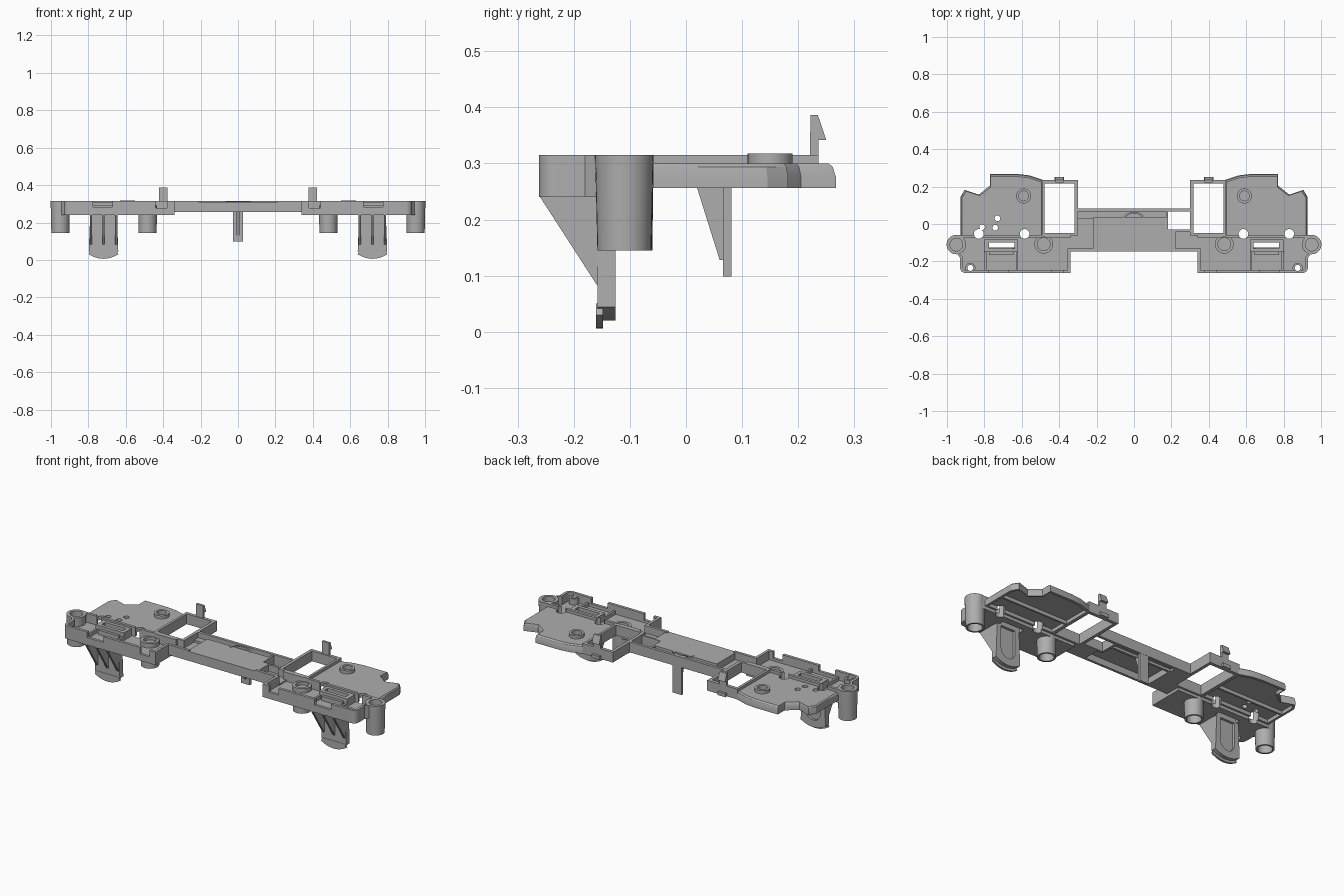
import bpy, bmesh, math
from mathutils import Vector, Matrix

if "Cube" in bpy.data.objects:
    bpy.data.objects.remove(bpy.data.objects["Cube"], do_unlink=True)

grey = bpy.data.materials.new("plastic grey")
grey.use_nodes = True
COLOUR = (0.42, 0.42, 0.42, 1)
grey.diffuse_color = COLOUR
grey.node_tree.nodes["Principled BSDF"].inputs["Base Color"].default_value = COLOUR

TOP, TRAY, BASE, FLOOR = 0.315, 0.24, 0.256, 0.272
parts = []


def finish(name, bm, keep=True):
    bmesh.ops.recalc_face_normals(bm, faces=bm.faces)
    mesh = bpy.data.meshes.new(name)
    bm.to_mesh(mesh)
    bm.free()
    mesh.materials.append(grey)
    ob = bpy.data.objects.new(name, mesh)
    bpy.context.collection.objects.link(ob)
    if keep:
        parts.append(ob)
    return ob


def extrude(name, pts, offset, keep=True):
    bm = bmesh.new()
    face = bm.faces.new([bm.verts.new(p) for p in pts])
    new = bmesh.ops.extrude_face_region(bm, geom=[face])["geom"]
    bmesh.ops.translate(bm, vec=Vector(offset),
                        verts=[v for v in new if isinstance(v, bmesh.types.BMVert)])
    return finish(name, bm, keep)


def prism(name, pts, z0, z1, keep=True):
    return extrude(name, [(x, y, z0) for x, y in pts], (0, 0, z1 - z0), keep)


def side_profile(name, pts, x, width):
    return extrude(name, [(x - width / 2, y, z) for y, z in pts], (width, 0, 0))


def box(name, x0, x1, y0, y1, z0, z1, keep=True):
    return prism(name, [(x0, y0), (x1, y0), (x1, y1), (x0, y1)], z0, z1, keep)


def cylinder(name, x, y, z0, z1, r0, r1=None, keep=True):
    bm = bmesh.new()
    bmesh.ops.create_cone(bm, cap_ends=True, segments=32, radius1=r0, radius2=r1 or r0,
                          depth=z1 - z0, matrix=Matrix.Translation((x, y, (z0 + z1) / 2)))
    return finish(name, bm, keep)


def cut(ob, *cutters):
    for c in cutters:
        mod = ob.modifiers.new("cut", "BOOLEAN")
        mod.operation, mod.object, mod.solver = "DIFFERENCE", c, "EXACT"
        bpy.context.view_layer.objects.active = ob
        bpy.ops.object.modifier_apply(modifier=mod.name)
        bpy.data.objects.remove(c, do_unlink=True)


def arc(cx, cy, r, a0, a1, n=12):
    return [(cx + r * math.cos(math.radians(a0 + (a1 - a0) * i / n)),
             cy + r * math.sin(math.radians(a0 + (a1 - a0) * i / n))) for i in range(n + 1)]


def tray_outline(s, d):
    pts = [(0.34 + d, -0.262 + d)] + arc(0.9, -0.232, 0.03 - d, -90, 0, 5)
    pts += [(0.93 - d, -0.18), (0.945, -0.16 + d)]
    pts += arc(0.95, -0.11, 0.05 - d, -85, 90) + [(0.34 + d, -0.06 - d)]
    return [(s * x, y) for x, y in pts]


def build_side(s, side):
    def sbox(name, x0, x1, *rest, keep=True):
        return box(side + name, *sorted((s * x0, s * x1)), *rest, keep=keep)

    def hole(x, y, r, z0=0.1, z1=0.4):
        return cylinder("hole", s * x, y, z0, z1, r, keep=False)

    # front tray with walls, notches and openings
    tray = prism(side + "front_tray", tray_outline(s, 0), TRAY, TOP)
    cut(tray, prism("cavity", tray_outline(s, 0.016), FLOOR - 0.008, 0.4, False),
        sbox("channel", 0.3, 0.37, -0.131, -0.076, FLOOR - 0.008, 0.4, keep=False),
        sbox("notch", 0.67, 0.775, -0.3, -0.24, 0.282, 0.4, keep=False),
        sbox("notch", 0.38, 0.44, -0.3, -0.24, 0.278, 0.4, keep=False),
        sbox("window", 0.64, 0.775, -0.13, -0.1, 0.1, 0.4, keep=False),
        hole(0.875, -0.235, 0.016), hole(0.95, -0.11, 0.038, 0.1), hole(0.483, -0.108, 0.038, 0.1),
        hole(0.585, -0.053, 0.026), hole(0.83, -0.053, 0.026))

    # screw tubes, open below with a recessed seat on top
    for name, x, y, z in (("outer_tube", 0.95, -0.11, TOP), ("inner_tube", 0.483, -0.108, 0.29)):
        tube = cylinder(side + name, s * x, y, 0.145, z, 0.048, 0.052 if z == TOP else 0.05)
        cut(tube, hole(x, y, 0.038, 0.1, 0.25), hole(x, y, 0.034, 0.272))

    # corner boss
    boss = cylinder(side + "corner_boss", s * 0.875, -0.235, FLOOR - 0.01, 0.3, 0.027)
    cut(boss, hole(0.875, -0.235, 0.016))

    # latch housing around the window, with steps in front
    house = sbox("latch_housing", 0.62, 0.8, -0.15, -0.082, 0.25, 0.308)
    cut(house, sbox("window", 0.64, 0.775, -0.13, -0.1, 0.1, 0.4, keep=False))
    sbox("housing_step", 0.645, 0.775, -0.165, -0.148, 0.25, 0.29)
    for x in (0.625, 0.795):
        sbox("housing_rib", x - 0.006, x + 0.006, -0.25, -0.145, 0.25, 0.285)

    # latch leg with rounded foot and recessed back
    foot = [(s * (0.719 + 0.079 * t), 0.02 + 0.024 * t * t) for t in [i / 6 for i in range(-6, 7)]]
    shape = foot + [(s * 0.79, 0.25), (s * 0.648, 0.25)]
    leg = extrude(side + "latch_leg", [(x, -0.158, z) for x, z in shape], (0, 0.032, 0))
    groove = [(s * x, z) for x, z in arc(0.719, 0.105, 0.045, 180, 360)]
    groove += [(s * 0.764, 0.235), (s * 0.674, 0.235)]
    cut(leg, extrude("groove", [(x, -0.14, z) for x, z in groove], (0, 0.05, 0), False))
    hook = [(x, -0.16, z - 0.014) for x, z in foot] + [(s * 0.79, -0.16, 0.05), (s * 0.648, -0.16, 0.05)]
    extrude(side + "foot_hook", hook, (0, 0.012, 0))
    for x in (0.652, 0.719, 0.786):
        side_profile(side + "leg_gusset", [(-0.262, 0.243), (-0.15, 0.243), (-0.15, 0.075),
                                           (-0.16, 0.085)], s * x, 0.013)

    # rear plate with a rounded back edge and hollow underside
    rim = [(0.485, -0.058), (0.485, 0.235), (0.515, 0.245), (0.56, 0.26), (0.62, 0.267), (0.77, 0.267),
           (0.77, 0.205), (0.83, 0.157), (0.905, 0.182), (0.928, 0.145), (0.928, -0.058)]
    cx, cy = 0.7, 0.08
    inner = [(cx + (x - cx) * 0.94, cy + (y - cy) * 0.92) for x, y in rim]
    bm = bmesh.new()
    rings = [[bm.verts.new((s * x, y, z)) for x, y in loop] for loop, z in
             ((rim, BASE), (rim, 0.276),
              ([(cx + (x - cx) * 0.985, cy + (y - cy) * 0.97 if y > 0 else y) for x, y in rim], 0.294),
              ([(cx + (x - cx) * 0.96, cy + (y - cy) * 0.93 if y > 0 else y) for x, y in rim], 0.3))]
    n = len(rim)
    for a, b in zip(rings, rings[1:]):
        for i in range(n):
            bm.faces.new((a[i], a[(i + 1) % n], b[(i + 1) % n], b[i]))
    bm.faces.new(rings[0])
    bm.faces.new(rings[-1])
    plate = finish(side + "rear_plate", bm)
    cut(plate, prism("hollow", [(s * x, y) for x, y in inner], 0.2, 0.276, False),
        hole(0.59, 0.15, 0.026, 0.284), hole(0.585, -0.053, 0.026), hole(0.83, -0.053, 0.026))
    if s < 0:
        cut(plate, hole(0.73, 0.03, 0.015), hole(0.742, -0.02, 0.015), hole(0.812, -0.017, 0.015))
    sbox("plate_rib", 0.49, 0.92, 0.055, 0.065, BASE, 0.29)
    ring = cylinder(side + "plate_boss", s * 0.59, 0.15, 0.28, 0.318, 0.04)
    cut(ring, hole(0.59, 0.15, 0.026, 0.286))

    # open rectangular frame and its clip
    frame = sbox("frame", 0.3, 0.492, -0.062, 0.236, BASE, TOP)
    cut(frame, sbox("opening", 0.318, 0.478, -0.048, 0.217, 0.1, 0.4, keep=False))
    side_profile(side + "clip", [(0.22, 0.28), (0.236, 0.28), (0.236, 0.342), (0.25, 0.342),
                                 (0.235, 0.386), (0.222, 0.386)], s * 0.4, 0.045)
    sbox("clip_root", 0.375, 0.425, 0.232, 0.25, BASE, 0.275)

    # wall and channel leading from the tray to the bridge
    sbox("channel_wall", 0.21, 0.35, -0.147, -0.131, BASE, TOP)
    floor = sbox("channel_floor", 0.21, 0.36, -0.14, 0.07, BASE, FLOOR)
    cut(floor, sbox("frame_gap", 0.302, 0.4, -0.06, 0.2, 0.1, 0.4, keep=False))
    if s > 0:
        cut(floor, sbox("opening", 0.18, 0.3, -0.03, 0.066, 0.1, 0.4, keep=False))


build_side(1, "left_")
build_side(-1, "right_")

# central bridge: raised deck, low slot behind it, back wall and spring arc
deck = box("bridge_deck", -0.22, 0.222, -0.147, 0.035, BASE, 0.31)
cut(deck, box("hollow", -0.205, 0.205, -0.133, 0.022, 0.2, 0.292, False),
    box("opening", 0.18, 0.3, -0.03, 0.066, 0.1, 0.4, False))
box("bridge_slot", -0.3, 0.18, 0.03, 0.07, 0.27, 0.284)
box("bridge_back_wall", -0.31, 0.31, 0.066, 0.082, BASE, TOP)
box("opening_side_wall", 0.17, 0.182, -0.03, 0.07, BASE, 0.31)
box("opening_front_wall", 0.17, 0.302, -0.042, -0.03, BASE, 0.31)
prism("spring_arc", arc(0, -0.01, 0.075, 25, 155) + arc(0, -0.01, 0.066, 155, 25), 0.27, 0.312)

# central pin with gusset
box("centre_pin", -0.028, 0.028, 0.066, 0.081, 0.098, 0.3)
side_profile("pin_gusset", [(0.017, 0.265), (0.07, 0.265), (0.07, 0.128), (0.06, 0.128)], 0, 0.014)

for ob in parts:
    bpy.ops.object.select_all(action="DESELECT")
    ob.select_set(True)
    bpy.context.view_layer.objects.active = ob
    bpy.ops.object.shade_smooth_by_angle(angle=math.radians(30))
